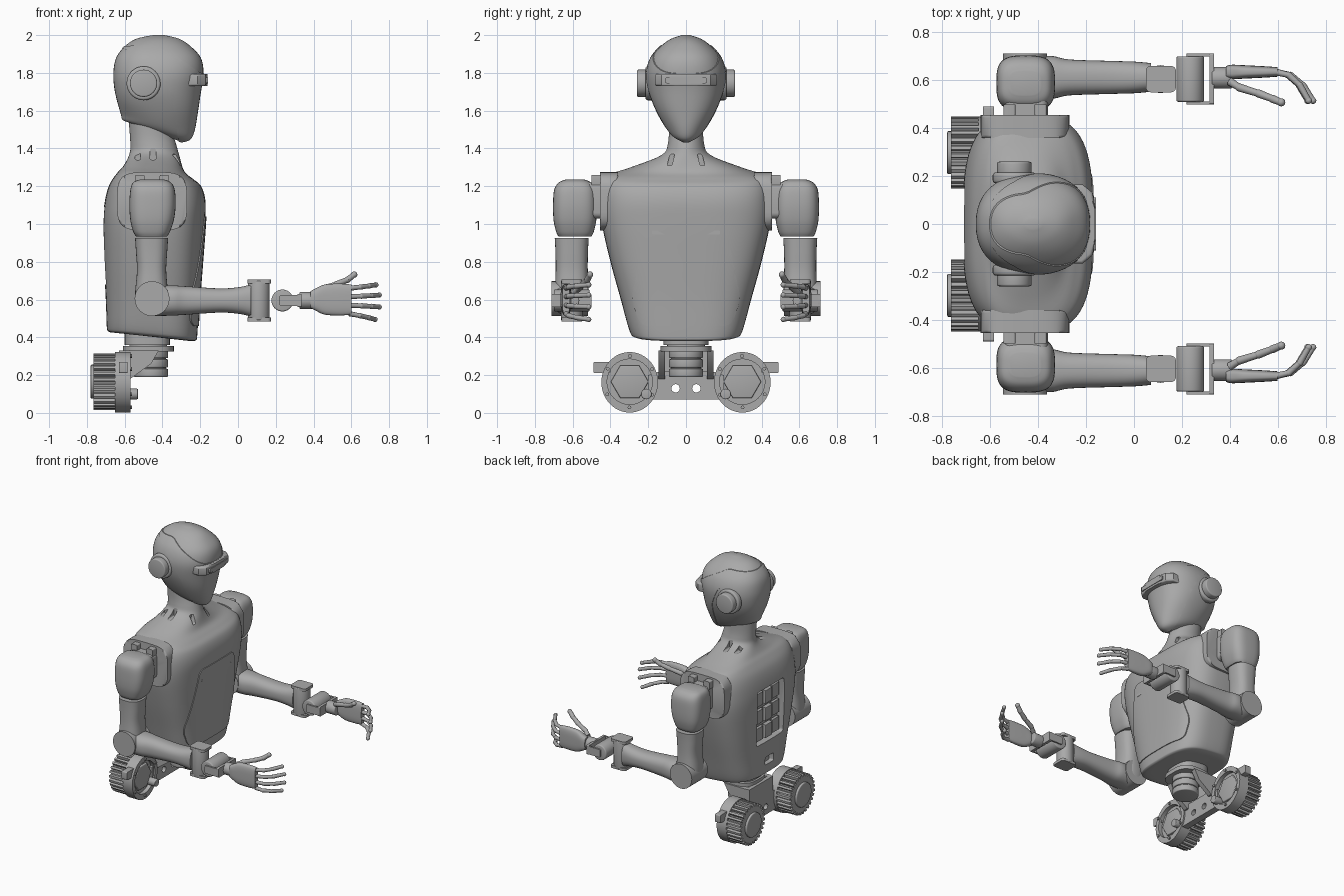
import bpy
import bmesh
from math import sin, cos, pi, copysign, radians
from mathutils import Vector, Matrix

cube = bpy.data.objects.get("Cube")
if cube:
    bpy.data.objects.remove(cube, do_unlink=True)

grey = bpy.data.materials.new("satin grey")
grey.use_nodes = True
grey.diffuse_color = (0.4, 0.4, 0.4, 1)
grey.node_tree.nodes["Principled BSDF"].inputs["Base Color"].default_value = grey.diffuse_color


def finish(name, bm, both=False):
    """Turn a bmesh into an object, optionally mirrored to the other side."""
    bmesh.ops.recalc_face_normals(bm, faces=bm.faces)
    mesh = bpy.data.meshes.new(name)
    bm.to_mesh(mesh)
    bm.free()
    ob = bpy.data.objects.new(name, mesh)
    bpy.context.collection.objects.link(ob)
    mesh.materials.append(grey)
    if both:
        mod = ob.modifiers.new("Mirror", 'MIRROR')
        mod.use_axis = (False, True, False)
    smooth(ob)
    return ob


def smooth(ob):
    bpy.ops.object.select_all(action='DESELECT')
    ob.select_set(True)
    bpy.context.view_layer.objects.active = ob
    bpy.ops.object.shade_smooth_by_angle(angle=radians(32))


def oval(cx, cy, rx, ry=None, n=32, power=2):
    ry = ry or rx
    out = []
    for i in range(n):
        c, s = cos(2 * pi * i / n), sin(2 * pi * i / n)
        out.append((cx + rx * copysign(abs(c) ** (2 / power), c),
                    cy + ry * copysign(abs(s) ** (2 / power), s)))
    return out


def rect(a0, a1, b0, b1):
    return [(a0, b0), (a1, b0), (a1, b1), (a0, b1)]


def prism(name, pts, axis, lo, hi, both=False, corner=0, edge=0):
    """Extrude an outline along an axis, with rounded corners or rims."""
    def place(p, d):
        return {'x': (d, *p), 'y': (p[0], d, p[1]), 'z': (*p, d)}[axis]
    bm = bmesh.new()
    rings = [[bm.verts.new(place(p, d)) for p in pts] for d in (lo, hi)]
    sides = []
    for i in range(len(pts)):
        j = (i + 1) % len(pts)
        bm.faces.new((rings[0][i], rings[0][j], rings[1][j], rings[1][i]))
        sides.append(bm.edges.get((rings[0][i], rings[1][i])))
    caps = [bm.faces.new(r) for r in rings]
    if corner:
        bmesh.ops.bevel(bm, geom=sides, offset=corner, segments=5, profile=0.5, affect='EDGES')
    if edge:
        rims = {e for f in caps if f.is_valid for e in f.edges}
        bmesh.ops.bevel(bm, geom=list(rims), offset=edge, segments=3, profile=0.5, affect='EDGES')
    return finish(name, bm, both)


def loft(name, rings, power, steps=5, n=48, both=False, yc=0, lying=None):
    """Skin rings of (z back, z front, x back, x front, half width); lying turns z into x."""
    rows = [Vector((*r, p)) for r, p in zip(rings, power)]
    dense = []
    for i in range(len(rows) - 1):
        a, b, c, d = (rows[max(0, min(len(rows) - 1, i + k))] for k in (-1, 0, 1, 2))
        for k in range(steps):
            t = k / steps
            dense.append(b + (c - a) * t / 2 + (a - 2.5 * b + 2 * c - d / 2) * t * t
                         + (1.5 * (b - c) + (d - a) / 2) * t ** 3)
    dense.append(rows[-1])
    bm = bmesh.new()
    skin = []
    for zb, zf, xb, xf, hw, p in dense:
        ring = []
        for x, y in oval((xb + xf) / 2, 0, (xf - xb) / 2, hw, n, p):
            z = zb + (zf - zb) * (x - xb) / (xf - xb)
            ring.append(bm.verts.new((x, y + yc, z) if lying is None else (z, y + yc, lying - x)))
        skin.append(ring)
    for lo, hi in zip(skin, skin[1:]):
        for i in range(n):
            j = (i + 1) % n
            bm.faces.new((lo[i], lo[j], hi[j], hi[i]))
    bm.faces.new(skin[0])
    bm.faces.new(skin[-1])
    return finish(name, bm, both)


def boolean(ob, cutter, operation):
    mod = ob.modifiers.new("Cut", 'BOOLEAN')
    mod.operation, mod.solver, mod.object = operation, 'EXACT', cutter
    deps = bpy.context.evaluated_depsgraph_get()
    ob.data = bpy.data.meshes.new_from_object(ob.evaluated_get(deps))
    ob.modifiers.clear()
    bpy.data.objects.remove(cutter, do_unlink=True)
    smooth(ob)


def raised_panel(name, body, outline, axis, lo, hi, corner, height=0.006):
    """A thin shell lifted off a body inside an outline."""
    ob = bpy.data.objects.new(name, body.data.copy())
    bpy.context.collection.objects.link(ob)
    normals = [v.normal.copy() for v in ob.data.vertices]
    for v, nrm in zip(ob.data.vertices, normals):
        v.co += nrm * height
    boolean(ob, prism("cutter", outline, axis, lo, hi, corner=corner), 'INTERSECT')


def limb(name, points, r):
    """Jointed chain of tapered rods with round knuckles, on both sides."""
    bm = bmesh.new()
    for i, (p, q) in enumerate(zip(points, points[1:])):
        p, q = Vector(p), Vector(q)
        turn = (q - p).to_track_quat('Z', 'Y').to_matrix().to_4x4()
        bmesh.ops.create_cone(bm, cap_ends=True, segments=12, radius1=r, radius2=r * 0.85,
                              depth=(q - p).length, matrix=Matrix.Translation((p + q) / 2) @ turn)
        bmesh.ops.create_uvsphere(bm, u_segments=12, v_segments=8, radius=r,
                                  matrix=Matrix.Translation(q))
    finish(name, bm, True)


# Torso with shoulders and neck
torso = loft("torso", [
    (.425, .38, -.65, -.25, .2), (.43, .385, -.685, -.222, .27), (.46, .42, -.695, -.215, .3),
    (.6, .6, -.7, -.205, .345), (.8, .8, -.71, -.19, .4), (1, 1, -.715, -.175, .445),
    (1.12, 1.12, -.705, -.172, .45), (1.21, 1.2, -.68, -.195, .44), (1.27, 1.24, -.64, -.24, .41),
    (1.31, 1.28, -.605, -.285, .3), (1.37, 1.36, -.575, -.31, .13), (1.43, 1.43, -.57, -.33, .095),
    (1.56, 1.52, -.58, -.36, .09)], [3.2] * 9 + [2.6] + [2] * 3, n=72)
raised_panel("chest_panel", torso, [(-.2, 1.04), (.2, 1.04), (.29, .6), (.24, .46), (-.24, .46), (-.29, .6)],
             'x', -.32, 0, .04)
prism("chest_slot", rect(-.18, .18, .945, .965), 'x', -.2, -.174, corner=.006)

# Rear equipment bay, lower port and neck vents
boolean(torso, prism("cutter", rect(-.16, .16, .68, 1.09), 'x', -.8, -.65, corner=.02), 'DIFFERENCE')
boolean(torso, prism("cutter", rect(-.05, .05, .5, .56), 'x', -.8, -.66, corner=.01), 'DIFFERENCE')
for side in (-1, 1):
    vent = [(side * y, z) for y, z in ((.06, 1.37), (.085, 1.37), (.1, 1.31), (.075, 1.31))]
    boolean(torso, prism("cutter", vent, 'x', -.345, -.2, corner=.006), 'DIFFERENCE')
    for x in (-.53, -.45):
        hole = rect(x - .015, x + .015, 1.34, 1.4)
        boolean(torso, prism("cutter", hole, 'y', side * .1, side * .2, corner=.008), 'DIFFERENCE')
for row in range(3):
    for col in (-1, 0, 1):
        y, z = col * .095, .75 + row * .13
        prism("bay_module", rect(y - .04, y + .04, z - .05, z + .05), 'x', -.66, -.685 - .01 * (col == 0), edge=.004)

# Head with raised face mask, visor and ear discs
head = loft("head", [
    (1.535, 1.435, -.57, -.3, .05), (1.55, 1.45, -.61, -.255, .09), (1.58, 1.5, -.62, -.232, .125),
    (1.65, 1.6, -.64, -.215, .17), (1.72, 1.7, -.655, -.2, .2), (1.8, 1.8, -.66, -.183, .208),
    (1.88, 1.88, -.645, -.197, .185), (1.94, 1.94, -.6, -.25, .135), (1.98, 1.98, -.54, -.31, .08),
    (2, 2, -.45, -.39, .02)], [2] * 3 + [2.3] * 5 + [2] * 2)
raised_panel("face_mask", head, [(-.64, 1.94), (-.5, 1.89), (-.41, 1.81), (-.35, 1.68), (-.31, 1.4),
                                 (-.1, 1.4), (-.1, 1.78), (-.2, 1.8), (-.3, 1.87), (-.45, 1.95)],
             'y', -.4, .4, .02, .004)
prism("visor", [(-.3, -.165), (-.215, -.165), (-.172, -.13), (-.162, -.06), (-.162, .06),
                (-.172, .13), (-.215, .165), (-.3, .165)], 'z', 1.73, 1.795, edge=.012)
prism("visor_window", rect(-.11, .11, 1.745, 1.775), 'x', -.18, -.158, corner=.008)
prism("ear_base", oval(-.5, 1.745, .09), 'y', .17, .215, True, edge=.012)
prism("ear_disc", oval(-.5, 1.745, .072), 'y', .19, .26, True, edge=.008)

# Shoulders and upper arms
prism("shoulder_plate", oval(-.455, 1.12, .185, .155, 48, 4), 'y', .36, .455, True, edge=.012)
prism("shoulder_bracket", rect(-.54, -.36, 1.03, 1.22), 'y', .44, .53, True, corner=.03)
for x in (-.52, -.39):
    prism("shoulder_lug", rect(x - .025, x + .025, 1.2, 1.26), 'y', .43, .5, True, corner=.008)
loft("upper_arm", [
    (.935, .935, -.54, -.375, .088), (.96, .96, -.555, -.36, .1), (1.02, 1.02, -.57, -.34, .113),
    (1.1, 1.1, -.575, -.33, .116), (1.18, 1.18, -.57, -.335, .11), (1.22, 1.22, -.555, -.355, .085),
    (1.235, 1.235, -.52, -.39, .05)], [3.2] * 7, both=True, yc=.588)
loft("lower_sleeve", [
    (.55, .55, -.53, -.38, .08), (.62, .62, -.545, -.37, .09), (.75, .75, -.535, -.38, .085),
    (.85, .85, -.54, -.375, .086), (.925, .925, -.545, -.37, .09)], [2.6] * 5, both=True, yc=.605)
prism("elbow_joint", oval(-.455, .605, .092, n=40), 'y', .52, .712, True, edge=.025)

# Forearms, lofted along x
loft("forearm", [
    (s, s, -h, h, w) for s, h, w in ((-.46, .082, .08), (-.35, .08, .09), (-.27, .075, .075),
                                     (-.1, .064, .069), (0, .07, .066), (.07, .085, .06))],
     [2.4] * 6, both=True, yc=.612, lying=.595)

# Two-axis wrists
prism("wrist_yaw_drum", oval(.11, .605, .058), 'z', .49, .7, True, edge=.008)
for z in (.485, .685):
    prism("wrist_yaw_cap", rect(.05, .175, .55, .66), 'z', z, z + .02, True, corner=.02)
prism("wrist_pitch_drum", oval(.235, .595, .058), 'y', .51, .7, True, edge=.008)
for y in (.5, .7):
    prism("wrist_fork", rect(.22, .335, .565, .625), 'y', y, y + .012, True, corner=.01)
prism("wrist_yoke", rect(.5, .712, .56, .63), 'x', .315, .335, True, corner=.008)
prism("wrist_tube", oval(.61, .595, .045), 'x', .325, .41, True, edge=.006)

# Hands with curled fingers and raised thumbs
loft("palm", [
    (s, s, -h, h, w) for s, h, w in ((.385, .045, .025), (.41, .058, .03), (.46, .08, .028),
                                     (.54, .084, .024), (.6, .08, .02))],
     [3] * 5, both=True, yc=.635, lying=.6)
for z, reach, spread in ((.66, .93, .006), (.615, 1.05, .003), (.57, 1.05, -.003), (.525, .9, -.01)):
    knuckles = ((0, .635), (.06, .622), (.11, .58), (.15, .515))
    limb("finger", [(.59 + dx * reach, y, z + spread * i) for i, (dx, y) in enumerate(knuckles)], .014)
limb("thumb", [(.4, .595, .635), (.44, .57, .655), (.52, .545, .68), (.58, .522, .705), (.615, .508, .732)], .017)

# Waist column
prism("waist_collar", oval(-.48, 0, .12, .12, 40, 3), 'z', .36, .45)
prism("waist_flange", oval(-.475, 0, .135, .135, 40, 3), 'z', .325, .355)
prism("waist_neck", oval(-.475, 0, .1), 'z', .35, .37)
for z in (.19, .24, .29):
    prism("waist_motor", oval(-.46, 0, .09), 'z', z, z + .044, edge=.006)
prism("waist_core", oval(-.46, 0, .08), 'z', .2, .34)
prism("waist_gusset", [(-.61, .33), (-.42, .33), (-.46, .26), (-.57, .18), (-.61, .18)], 'y', .11, .145, True)

# Base plate joining the two finned drums
bridge = prism("base_bridge", [(-.2, .07), (.2, .07), (.2, .2), (.14, .22), (-.14, .22), (-.2, .2)], 'x', -.63, -.58)
for y in (-.055, .055):
    boolean(bridge, prism("cutter", oval(y, .13, .022), 'x', -.7, -.5), 'DIFFERENCE')
prism("base_backing", rect(-.14, .14, .18, .33), 'x', -.63, -.6)
prism("base_tab", rect(.4, .49, .21, .27), 'x', -.63, -.585, True, corner=.008)

# Finned drums
teeth = 28
fins = []
for i in range(teeth):
    for step, r in ((0, .13), (.15, .15), (.6, .15), (.75, .13)):
        a = 2 * pi * (i + step) / teeth
        fins.append((.298 + r * cos(a), .165 + r * sin(a)))
prism("drum_fins", fins, 'x', -.765, -.645, True)
prism("drum_hub", oval(.298, .165, .09), 'x', -.78, -.75, True, edge=.006)
rim = prism("drum_rim", oval(.298, .162, .15, .16, 48), 'x', -.65, -.57)
boolean(rim, prism("cutter", oval(.298, .165, .12), 'x', -.6, -.5), 'DIFFERENCE')
rim.modifiers.new("Mirror", 'MIRROR').use_axis = (False, True, False)
prism("drum_face", oval(.298, .165, .1, n=6), 'x', -.62, -.585, True, edge=.006)
prism("drum_stud", oval(.21, .1, .028), 'x', -.6, -.53, True, edge=.005)
for i in range(6):
    a = pi * (i / 3 + .17)
    prism("rim_bolt", oval(.298 + .136 * cos(a), .165 + .136 * sin(a), .01, n=10), 'x', -.58, -.56, True)
